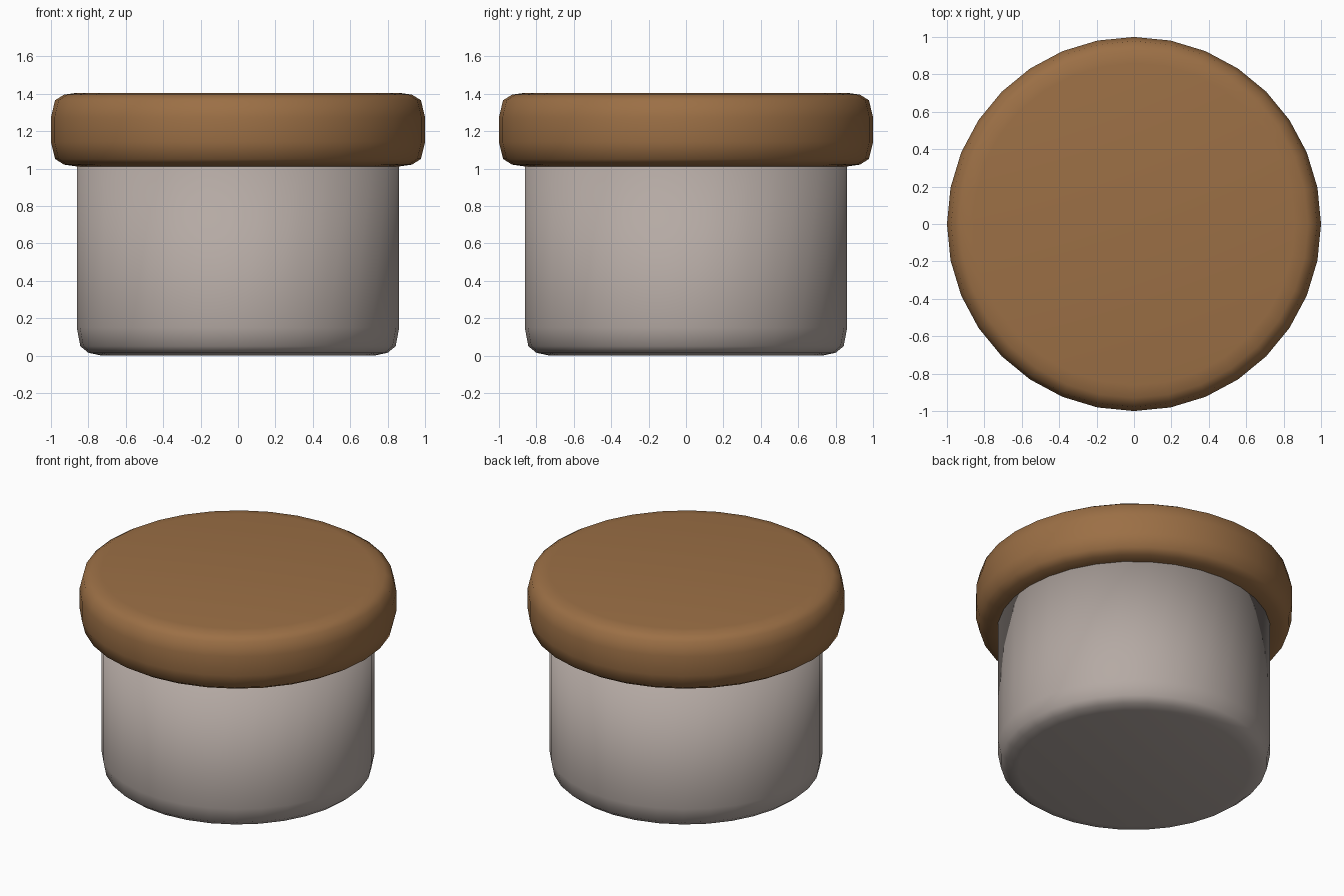
import bpy
import bmesh
from math import cos, sin, tau

SIDES = 32

cube = bpy.data.objects.get("Cube")
if cube:
    bpy.data.objects.remove(cube, do_unlink=True)


def material(name, rgb):
    mat = bpy.data.materials.new(name)
    mat.use_nodes = True
    mat.diffuse_color = (*rgb, 1)
    mat.node_tree.nodes["Principled BSDF"].inputs["Base Color"].default_value = (*rgb, 1)
    return mat


def lathe(name, profile, mat):
    """Turn a bottom-to-top (radius, height) profile into a capped round solid."""
    bm = bmesh.new()
    rings = [[bm.verts.new((r * cos(tau * i / SIDES), r * sin(tau * i / SIDES), z))
              for i in range(SIDES)] for r, z in profile]
    for low, high in zip(rings, rings[1:]):
        for i in range(SIDES):
            j = (i + 1) % SIDES
            bm.faces.new((low[i], low[j], high[j], high[i]))
    bm.faces.new(rings[0][::-1])
    bm.faces.new(rings[-1])
    for face in bm.faces:
        face.smooth = True
    mesh = bpy.data.meshes.new(name)
    bm.to_mesh(mesh)
    bm.free()
    mesh.materials.append(mat)
    obj = bpy.data.objects.new(name, mesh)
    bpy.context.collection.objects.link(obj)
    return obj


brown = material("warm_brown", (0.33, 0.16, 0.06))
grey = material("warm_grey", (0.46, 0.40, 0.37))

# Straight-sided jar with a rounded foot
lathe("jar_body", [(0.73, 0), (0.80, 0.015), (0.843, 0.05), (0.862, 0.15), (0.862, 1.02)], grey)

# Thick lid, rounded the same way above and below
MID, HALF = 1.208, 0.197
rim = [(0.86, HALF), (0.93, HALF - 0.01), (0.978, HALF - 0.04), (1.0, HALF - 0.13)]
lid_profile = [(r, MID - h) for r, h in rim] + [(r, MID + h) for r, h in reversed(rim)]
lathe("lid", lid_profile, brown)
